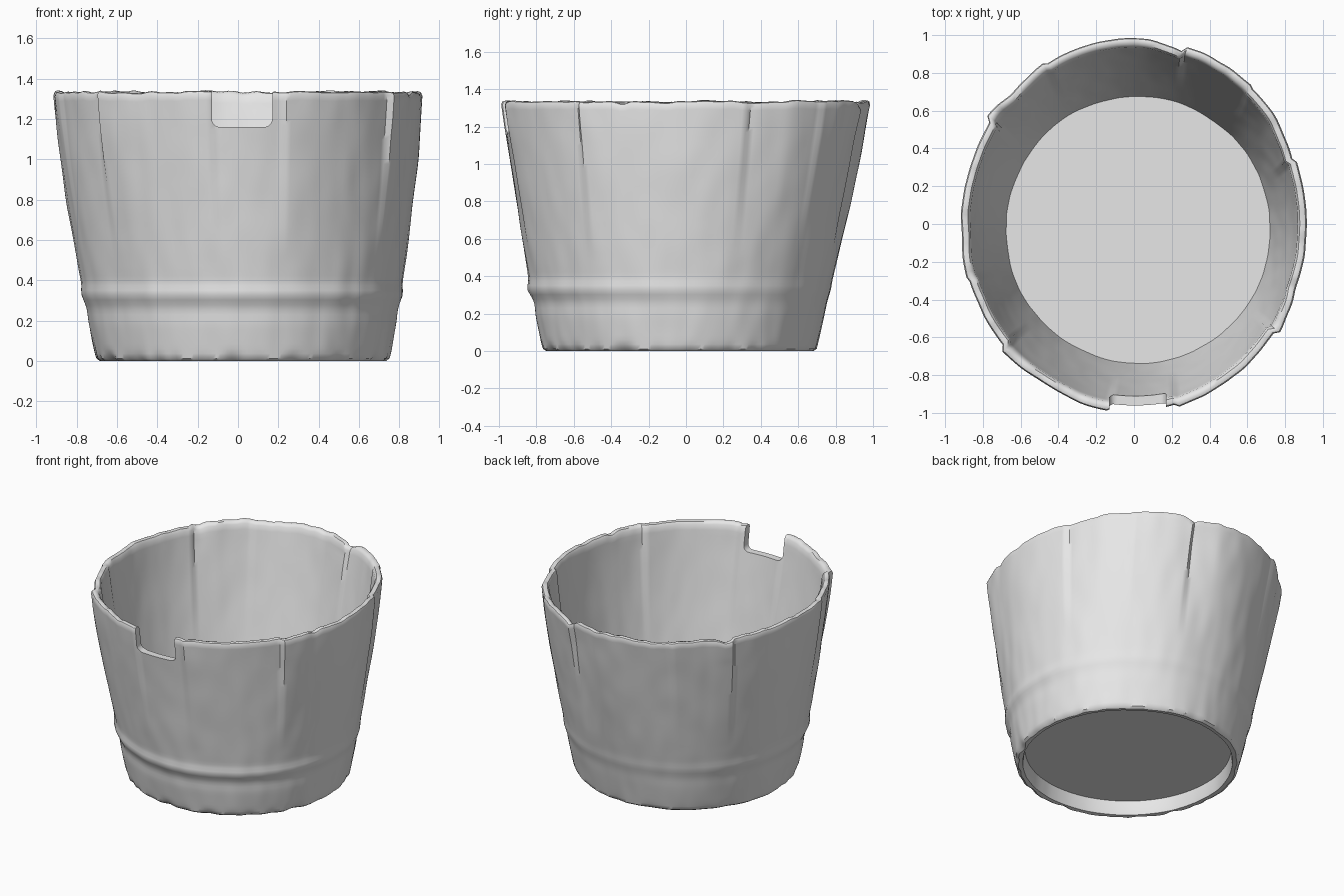
import bpy, bmesh, math
from mathutils import Vector, noise

cube = bpy.data.objects.get("Cube")
if cube:
    bpy.data.objects.remove(cube, do_unlink=True)

SEGMENTS, HEIGHT, FLOOR, RECESS = 240, 1.335, 0.2, 0.1

# Plain grey surface
grey = bpy.data.materials.new("weathered_grey")
grey.use_nodes = True
grey.diffuse_color = (0.8, 0.8, 0.8, 1)
grey.node_tree.nodes["Principled BSDF"].inputs["Base Color"].default_value = (0.8, 0.8, 0.8, 1)

# Stave seams: angle, radial step, angular span over which the step fades
SEAMS = [(325, 0.025, 14), (20, -0.02, 15), (73, -0.03, 12), (120, 0.015, 15),
         (146, 0.028, -10), (222, 0.025, 14), (262, 0.018, -20), (285, 0.018, 20),
         (197, 0.01, -12), (48, 0.01, 12)]


def bump(x, centre, width):
    return math.exp(-((x - centre) / width) ** 2)


def wobble(angle, z, scale, seed):
    p = Vector((math.cos(angle) * scale, math.sin(angle) * scale, z * scale * 0.5 + seed))
    return noise.noise(p)


def stave_step(angle, z):
    """Uneven stave edges that grow towards the rim."""
    fade = max(0, min(1, (z - 0.5) / 0.7))
    total = 0
    for seam, step, span in SEAMS:
        ahead = (math.degrees(angle) - seam) * math.copysign(1, span) % 360
        if ahead < abs(span):
            total += step * (1 - ahead / abs(span))
    return total * fade


def wall_point(angle, z, inset=0, rough=1):
    """Point on the flaring oval wall, moved inward by inset."""
    t = z / HEIGHT
    bulge = t * (1 - t)
    rx = 0.728 + 0.188 * t + 0.08 * bulge
    ry = 0.73 + 0.258 * t + 0.04 * bulge
    front = 0.6 - 0.4 * math.sin(angle)
    off = rough * (stave_step(angle, z) + 0.008 * wobble(angle, z, 3, 1)
                   + 0.004 * wobble(angle, z, 9, 4))
    if rough == 1:
        off += front * (0.016 * bump(z, 0.33, 0.035) - 0.006 * bump(z, 0.25, 0.04))
        off -= front * 0.03 * bump(z, 0, 0.03) * max(0, wobble(angle, 0, 8, 7) + 0.2)
    off -= inset
    return (0.025 * (1 - t) + (rx + off) * math.cos(angle),
            -0.035 * (1 - t) + (ry + off) * math.sin(angle))


def rim_height(angle):
    """Worn top edge with a few nicks."""
    deg = math.degrees(angle)
    nick = 0.03 * bump(deg, 72, 2.5) + 0.02 * bump(deg, 340, 2) + 0.015 * bump(deg, 143, 2)
    return HEIGHT + 0.012 * wobble(angle, 0, 4, 2) + 0.008 * wobble(angle, 0, 14, 5) - nick


# Rings from underside, up the outside, over the lip and down the inside:
# height, inset, roughness, amount of rim wear
rings = [(RECESS, 0.078, 0.2, 0), (0.03, 0.058, 0.3, 0), (0.003, 0.045, 0.5, 0), (0, 0.014, 1, 0)]
OUTER, INNER = 54, 30
for i in range(OUTER + 1):
    z = 0.012 + (HEIGHT - 0.032) * i / OUTER
    rings.append((z, 0, 1, max(0, (z - 1.15) / 0.185)))
rings += [(HEIGHT - 0.004, 0.008, 1, 1), (HEIGHT, 0.02, 1, 1),
          (HEIGHT - 0.004, 0.038, 1, 1), (HEIGHT - 0.02, 0.048, 0.9, 1)]
for i in range(1, INNER + 1):
    k = i / INNER
    z = HEIGHT - 0.02 - (HEIGHT - 0.02 - FLOOR) * k
    rings.append((z, 0.048 + 0.019 * k, 0.7, max(0, (z - 1.15) / 0.185)))

# Bucket shell
bm = bmesh.new()
loops = []
for z, inset, rough, wear in rings:
    loop = []
    for s in range(SEGMENTS):
        a = 2 * math.pi * s / SEGMENTS
        x, y = wall_point(a, z, inset, rough)
        loop.append(bm.verts.new((x, y, z + wear * (rim_height(a) - HEIGHT))))
    loops.append(loop)
for low, high in zip(loops, loops[1:]):
    for s in range(SEGMENTS):
        n = (s + 1) % SEGMENTS
        bm.faces.new((low[s], low[n], high[n], high[s]))

# Inner floor and recessed underside
for loop, z in ((loops[0], RECESS), (loops[-1], FLOOR)):
    centre = bm.verts.new((0.02, -0.025, z))
    for s in range(SEGMENTS):
        bm.faces.new((loop[s], loop[(s + 1) % SEGMENTS], centre))
bmesh.ops.recalc_face_normals(bm, faces=bm.faces)
mesh = bpy.data.meshes.new("bucket")
bm.to_mesh(mesh)
bm.free()
bucket = bpy.data.objects.new("bucket", mesh)
bpy.context.collection.objects.link(bucket)
mesh.materials.append(grey)

# Rounded notch in the front rim
bm = bmesh.new()
bmesh.ops.create_cube(bm, size=1)
for v in bm.verts:
    v.co = (0.02 + v.co.x * 0.3, -0.95 + v.co.y * 0.5, 1.38 + v.co.z * 0.44)
corners = [e for e in bm.edges if all(v.co.z < 1.2 for v in e.verts)
           and abs(e.verts[0].co.y - e.verts[1].co.y) > 0.1]
bmesh.ops.bevel(bm, geom=corners, offset=0.04, segments=5, profile=0.5, affect='EDGES')
cut_mesh = bpy.data.meshes.new("notch_cutter")
bm.to_mesh(cut_mesh)
bm.free()
cutter = bpy.data.objects.new("notch_cutter", cut_mesh)
bpy.context.collection.objects.link(cutter)
cutter.hide_render = True
cut = bucket.modifiers.new("notch", 'BOOLEAN')
cut.operation = 'DIFFERENCE'
cut.solver = 'EXACT'
cut.object = cutter

# Apply the cut, drop the cutter and shade smoothly
bpy.context.view_layer.update()
for ob in bpy.context.selected_objects:
    ob.select_set(False)
bucket.select_set(True)
bpy.context.view_layer.objects.active = bucket
bpy.ops.object.modifier_apply(modifier="notch")
bpy.data.objects.remove(cutter, do_unlink=True)
bpy.ops.object.shade_smooth_by_angle(angle=math.radians(40))
